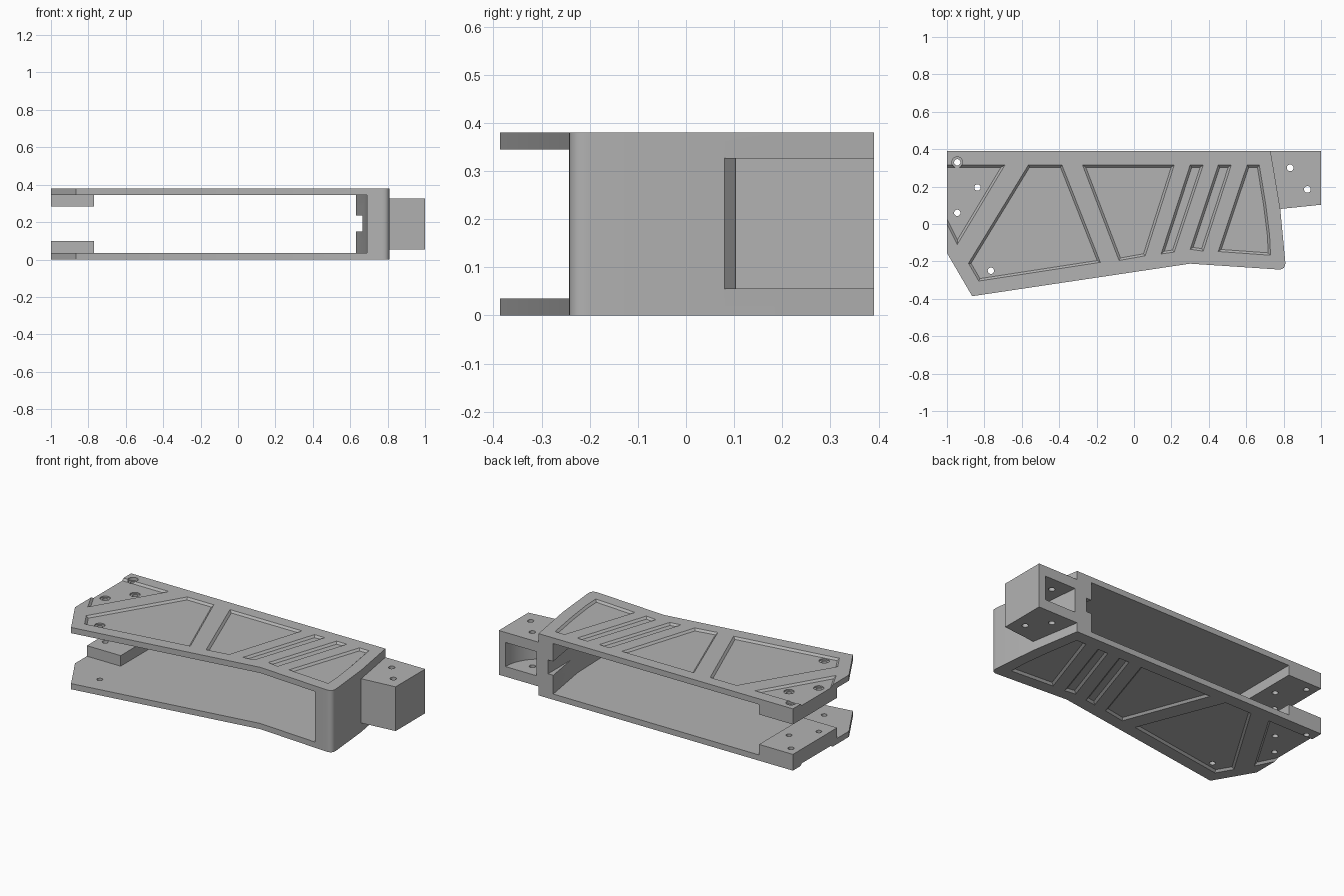
import bpy, bmesh, math
from mathutils import Vector

if "Cube" in bpy.data.objects:
    bpy.data.objects.remove(bpy.data.objects["Cube"], do_unlink=True)

HEIGHT, WALL, DEPTH, DRAFT = 0.38, 0.035, 0.012, 0.012

grey = bpy.data.materials.new("matte_grey")
grey.use_nodes = True
grey.diffuse_color = (0.45, 0.45, 0.45, 1)
grey.node_tree.nodes["Principled BSDF"].inputs["Base Color"].default_value = grey.diffuse_color


def inset(points, d):
    """Shrink a convex outline by moving every edge inward by d."""
    pts = [Vector(p) for p in points]
    c = sum(pts, Vector((0, 0))) / len(pts)
    out = []
    for i, p in enumerate(pts):
        a = (p - pts[i - 1]).normalized()
        b = (pts[(i + 1) % len(pts)] - p).normalized()
        na, nb = Vector((-a.y, a.x)), Vector((-b.y, b.x))
        if na.dot(c - p) < 0:
            na = -na
        if nb.dot(c - p) < 0:
            nb = -nb
        out.append(p + (na + nb) * d / (1 + na.dot(nb)))
    return out


def prism(name, bottom, z0, z1, top=None):
    """Solid between two outlines with the same number of points."""
    bm = bmesh.new()
    lo = [bm.verts.new((p[0], p[1], z0)) for p in bottom]
    hi = [bm.verts.new((p[0], p[1], z1)) for p in (top or bottom)]
    bm.faces.new(lo)
    bm.faces.new(hi)
    for i in range(len(lo)):
        j = (i + 1) % len(lo)
        bm.faces.new((lo[i], lo[j], hi[j], hi[i]))
    bmesh.ops.recalc_face_normals(bm, faces=bm.faces)
    mesh = bpy.data.meshes.new(name)
    bm.to_mesh(mesh)
    bm.free()
    mesh.materials.append(grey)
    ob = bpy.data.objects.new(name, mesh)
    bpy.context.collection.objects.link(ob)
    return ob


def combine(target, other, operation="DIFFERENCE"):
    """Apply a boolean and discard the second solid."""
    other.hide_render = True
    bpy.context.view_layer.objects.active = target
    mod = target.modifiers.new("cut", "BOOLEAN")
    mod.operation, mod.solver, mod.object = operation, "EXACT", other
    bpy.ops.object.modifier_apply(modifier=mod.name)
    bpy.data.objects.remove(other, do_unlink=True)


def circle(x, y, r, n=24):
    return [(x + r * math.cos(math.tau * i / n), y + r * math.sin(math.tau * i / n))
            for i in range(n)]


def rounded(corner, before, after, r, n=8):
    """Blend a corner between its two neighbours."""
    c = Vector(corner)
    a = c + (Vector(before) - c).normalized() * r
    b = c + (Vector(after) - c).normalized() * r
    w = [i / n for i in range(n + 1)]
    return [a * (1 - t) ** 2 + c * 2 * t * (1 - t) + b * t * t for t in w]


# Outer shell with a rounded front corner
side, bend = (0.782, 0.08), (0.30, -0.212)
outline = [(-1, 0.39), (0.73, 0.39), side]
outline += rounded((0.813, -0.246), side, bend, 0.045)
outline += [bend, (-0.865, -0.386), (-1, -0.155)]
frame = prism("frame", outline, 0, HEIGHT)

# Mounting block on the end wall
mount = [(0.70, 0.39), (1, 0.39), (1, 0.103), (0.75, 0.077)]
combine(frame, prism("mount_block", mount, 0.055, 0.327), "UNION")

# Open interior, leaving two thick pads in the back corner
inner = [(0.63, 0.5), (0.63, 0.39), (0.68, 0.08), (0.697, -0.5)]
combine(frame, prism("pad_gap", inner + [(-1.2, -0.5), (-1.2, 0.5)], 0.10, 0.284))
around_pad = [(-1.2, -0.5), (-1.2, -0.04), (-0.77, -0.04), (-0.77, 0.5)]
combine(frame, prism("interior", inner + around_pad, WALL, HEIGHT - WALL))

# Slot in the inner face of the end wall
slot = [(0.5, -0.5), (0.665, -0.5), (0.665, 0.5), (0.5, 0.5)]
combine(frame, prism("wall_slot", slot, 0.15, 0.235))

# Quarter-round pocket in the mounting block
arc = [math.pi / 2 * i / 16 for i in range(17)]
pocket = [(0.738, 0.45), (0.955, 0.45)]
pocket += [(0.738 + 0.217 * math.cos(a), 0.39 - 0.225 * math.sin(a)) for a in arc[:-1]]
pocket += [(0.768, 0.165)]
combine(frame, prism("pocket", pocket, 0.117, 0.265))

# Recessed panels with sloping walls on both plates
panels = [
    [(-1.05, 0.315), (-0.69, 0.315), (-0.945, -0.11), (-1.05, 0.10)],
    [(-0.565, 0.315), (-0.385, 0.315), (-0.18, -0.205), (-0.83, -0.305), (-0.885, -0.21)],
    [(-0.275, 0.315), (0.215, 0.315), (0.06, -0.17), (-0.08, -0.195)],
    [(0.30, 0.315), (0.37, 0.315), (0.215, -0.15), (0.145, -0.16)],
    [(0.45, 0.315), (0.52, 0.315), (0.37, -0.145), (0.30, -0.135)],
    [(0.605, 0.315), (0.67, 0.315), (0.705, 0.10), (0.725, -0.06), (0.73, -0.167), (0.45, -0.147)],
]
for p in panels:
    small, big = inset(p, DRAFT), inset(p, -DRAFT)
    combine(frame, prism("top_panel", small, HEIGHT - DEPTH, HEIGHT + DEPTH, big))
    combine(frame, prism("bottom_panel", big, -DEPTH, DEPTH, small))

# Screw holes, counterbored from the top
for x, y in [(-0.945, 0.33), (-0.837, 0.195), (-0.945, 0.06), (-0.765, -0.25)]:
    combine(frame, prism("screw_hole", circle(x, y, 0.017), -0.1, 0.5))
    combine(frame, prism("counterbore", circle(x, y, 0.029), HEIGHT - 0.02, 0.5))

# Pin holes in the mounting block
for x, y in [(0.835, 0.30), (0.927, 0.185)]:
    combine(frame, prism("pin_hole", circle(x, y, 0.018), -0.1, 0.5))

# Smooth the rounded corner and the holes, keep the rest crisp
bpy.ops.object.select_all(action="DESELECT")
frame.select_set(True)
bpy.context.view_layer.objects.active = frame
bpy.ops.object.shade_smooth_by_angle(angle=math.radians(25))
